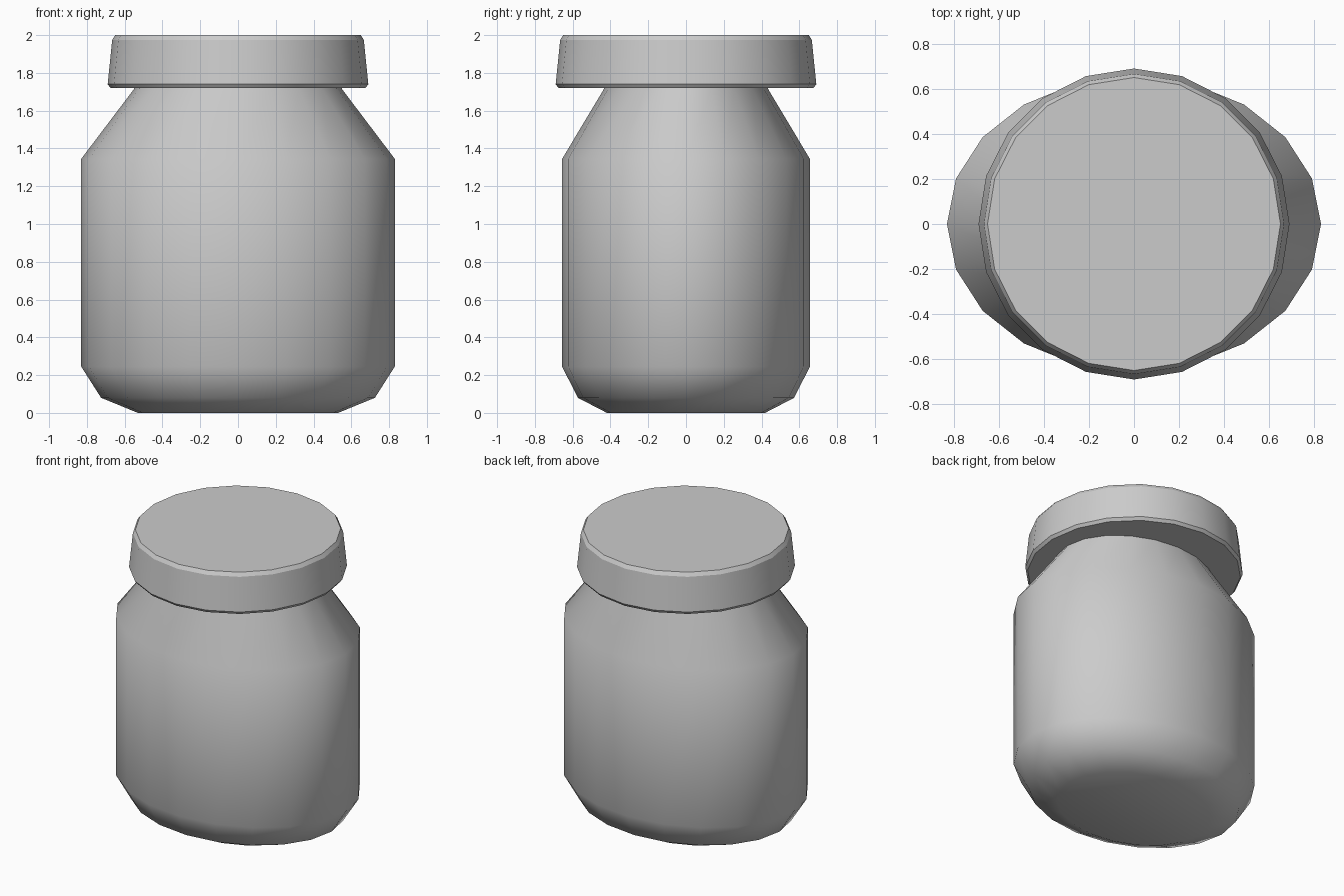
import bpy, bmesh
from math import cos, sin, tau, radians

if "Cube" in bpy.data.objects:
    bpy.data.objects.remove(bpy.data.objects["Cube"])

SIDES = 20


def lathe(name, profile, y_ratio=1.0, smooth_angle=30):
    """Stack elliptical rings from (radius, z) points and cap both ends."""
    bm = bmesh.new()
    rings = [[bm.verts.new((r * cos(tau * i / SIDES), r * y_ratio * sin(tau * i / SIDES), z))
              for i in range(SIDES)] for r, z in profile]
    for low, high in zip(rings, rings[1:]):
        for i in range(SIDES):
            j = (i + 1) % SIDES
            bm.faces.new((low[i], low[j], high[j], high[i]))
    bm.faces.new(rings[0][::-1])
    bm.faces.new(rings[-1])
    mesh = bpy.data.meshes.new(name)
    bm.to_mesh(mesh)
    bm.free()
    obj = bpy.data.objects.new(name, mesh)
    bpy.context.collection.objects.link(obj)
    bpy.ops.object.select_all(action='DESELECT')
    obj.select_set(True)
    bpy.context.view_layer.objects.active = obj
    bpy.ops.object.shade_smooth_by_angle(angle=radians(smooth_angle))
    return obj


# Oval jar body: rounded base, straight wall, sloping shoulder, hidden neck
lathe("jar_body", [(0.53, 0.0), (0.725, 0.08), (0.83, 0.245), (0.83, 1.345),
                   (0.55, 1.715), (0.55, 1.76)], y_ratio=0.79, smooth_angle=50)

# Round lid: slightly tapered wall with bevelled rims
lathe("lid", [(0.675, 1.72), (0.69, 1.74), (0.666, 1.975), (0.65, 2.0)], smooth_angle=20)
